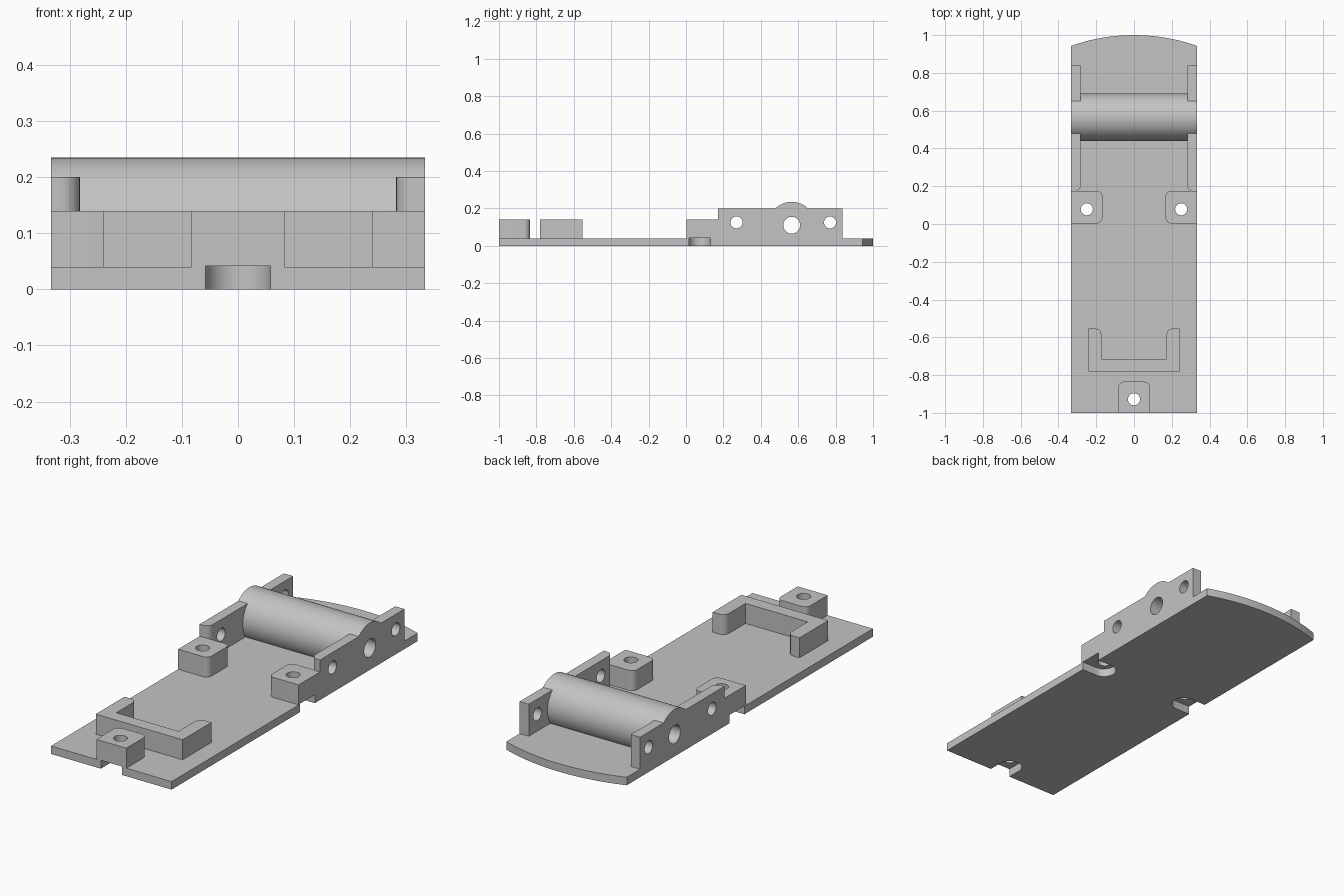
import bpy, bmesh, math
from mathutils import Vector, Matrix

cube = bpy.data.objects.get("Cube")
if cube:
    bpy.data.objects.remove(cube, do_unlink=True)

grey = bpy.data.materials.new("plain grey")
grey.use_nodes = True
COLOUR = (0.55, 0.55, 0.55, 1)
grey.diffuse_color = COLOUR
grey.node_tree.nodes["Principled BSDF"].inputs["Base Color"].default_value = COLOUR

# Maps a profile drawn in (y, z) so that its extrusion runs along x
ALONG_X = Matrix(((0, 0, 1, 0), (1, 0, 0, 0), (0, 1, 0, 0), (0, 0, 0, 1)))


def arc(cx, cy, r, start, end, steps):
    return [(cx + r * math.cos(start + (end - start) * i / steps),
             cy + r * math.sin(start + (end - start) * i / steps))
            for i in range(steps + 1)]


def rounded(corners, steps=8):
    """Outline from right-angled (x, y, radius) corners."""
    pts = []
    for i, (x, y, r) in enumerate(corners):
        p = Vector((x, y))
        if not r:
            pts.append((x, y))
            continue
        a = (Vector(corners[i - 1][:2]) - p).normalized() * r
        b = (Vector(corners[(i + 1) % len(corners)][:2]) - p).normalized() * r
        for k in range(steps + 1):
            t = math.pi / 2 * k / steps
            pts.append(tuple(p + a * (1 - math.sin(t)) + b * (1 - math.cos(t))))
    return pts


def prism(name, outline, low, high, matrix=None):
    bm = bmesh.new()
    face = bm.faces.new([bm.verts.new((x, y, low)) for x, y in outline])
    top = bmesh.ops.extrude_face_region(bm, geom=[face])["geom"]
    bmesh.ops.translate(bm, vec=(0, 0, high - low),
                        verts=[g for g in top if isinstance(g, bmesh.types.BMVert)])
    if matrix:
        bm.transform(matrix)
    bmesh.ops.recalc_face_normals(bm, faces=bm.faces)
    mesh = bpy.data.meshes.new(name)
    bm.to_mesh(mesh)
    bm.free()
    mesh.materials.append(grey)
    obj = bpy.data.objects.new(name, mesh)
    bpy.context.collection.objects.link(obj)
    return obj


def circle(cx, cy, r):
    return arc(cx, cy, r, 0, math.tau, 40)[:-1]


def cut(obj, cutters):
    bpy.context.view_layer.objects.active = obj
    for c in cutters:
        m = obj.modifiers.new("cut", 'BOOLEAN')
        m.operation, m.solver, m.object = 'DIFFERENCE', 'EXACT', c
        bpy.ops.object.modifier_apply(modifier=m.name)


W, BASE, LUG, WALL = 0.333, 0.04, 0.14, 0.2
INNER = 0.282
SLOT_Y, SLOT_R, HOLE_R = 0.073, 0.058, 0.032
AXLE_Y, AXLE_Z, AXLE_R = 0.565, 0.11, 0.125
parts, cutters = [], []

# Base plate with a bowed back edge
sag = 0.057
R = (W * W + sag * sag) / (2 * sag)
half = math.asin(W / R)
plate = prism("base_plate", [(-W, -1), (W, -1)]
              + arc(0, 1 - R, R, math.pi / 2 - half, math.pi / 2 + half, 40), 0, BASE)
parts.append(plate)

# Screw lugs, each with a vertical hole over a round-ended slot in the plate
front_lug = prism("front_lug", rounded([(-0.083, -1, 0), (0.083, -1, 0),
                                        (0.083, -0.835, 0.03), (-0.083, -0.835, 0.03)]),
                  BASE, LUG)
hole = prism("front_hole", circle(0, -0.928, HOLE_R), -0.1, 0.3)
slot = prism("front_slot", [(-SLOT_R, -1.1), (SLOT_R, -1.1)]
             + arc(0, -0.928, SLOT_R, 0, math.pi, 20), -0.1, 0.042)
cutters += [hole, slot]
cut(plate, [slot])
cut(front_lug, [hole, slot])
parts.append(front_lug)

for side, s in (("left", 1), ("right", -1)):
    lug = prism(side + "_lug", rounded([(s * W, 0.003, 0), (s * W, 0.175, 0),
                                        (s * 0.167, 0.175, 0.03), (s * 0.167, 0.003, 0.03)]),
                BASE, LUG)
    hole = prism(side + "_hole", circle(s * 0.25, 0.078, HOLE_R), -0.1, 0.3)
    slot = prism(side + "_slot", [(s * 0.4, SLOT_Y + SLOT_R)]
                 + [(s * x, y) for x, y in
                    arc(0.25, SLOT_Y, SLOT_R, math.pi / 2, math.pi * 1.5, 20)]
                 + [(s * 0.4, SLOT_Y - SLOT_R)], -0.1, 0.042)
    cutters += [hole, slot]
    cut(plate, [slot])
    cut(lug, [hole, slot])
    parts.append(lug)

# Barrel resting on the plate, bored through along its axis
dip = math.asin((AXLE_Z - 0.03) / AXLE_R)
barrel = prism("barrel", arc(AXLE_Y, AXLE_Z, AXLE_R, -dip, math.pi + dip, 64),
               -W, W, ALONG_X)
bore = prism("bore", circle(AXLE_Y, AXLE_Z, 0.045), -0.5, 0.5, ALONG_X)
cutters.append(bore)
cut(barrel, [bore])
parts.append(barrel)

# Side walls with two pin holes and the bore
pins = [prism("pin_hole", circle(y, 0.125, HOLE_R), -0.5, 0.5, ALONG_X)
        for y in (0.27, 0.77)]
cutters += pins
for side, s in (("left", 1), ("right", -1)):
    wall = prism(side + "_wall", rounded([(s * W, 0.172, 0), (s * W, 0.838, 0),
                                          (s * INNER, 0.838, 0), (s * INNER, 0.172, 0.035)]),
                 BASE, WALL)
    cut(wall, pins + [bore])
    parts.append(wall)

# U-shaped bracket with rounded inner arm tips
parts.append(prism("u_bracket", rounded([
    (-0.24, -0.78, 0), (0.24, -0.78, 0), (0.24, -0.553, 0), (0.172, -0.553, 0.035),
    (0.172, -0.715, 0), (-0.172, -0.715, 0), (-0.172, -0.553, 0.035), (-0.24, -0.553, 0)]),
    BASE, LUG))

for c in cutters:
    bpy.data.objects.remove(c, do_unlink=True)

# Smooth curved faces while keeping edges crisp
bpy.ops.object.select_all(action='DESELECT')
for p in parts:
    p.select_set(True)
bpy.context.view_layer.objects.active = parts[0]
bpy.ops.object.shade_smooth_by_angle(angle=math.radians(30))
